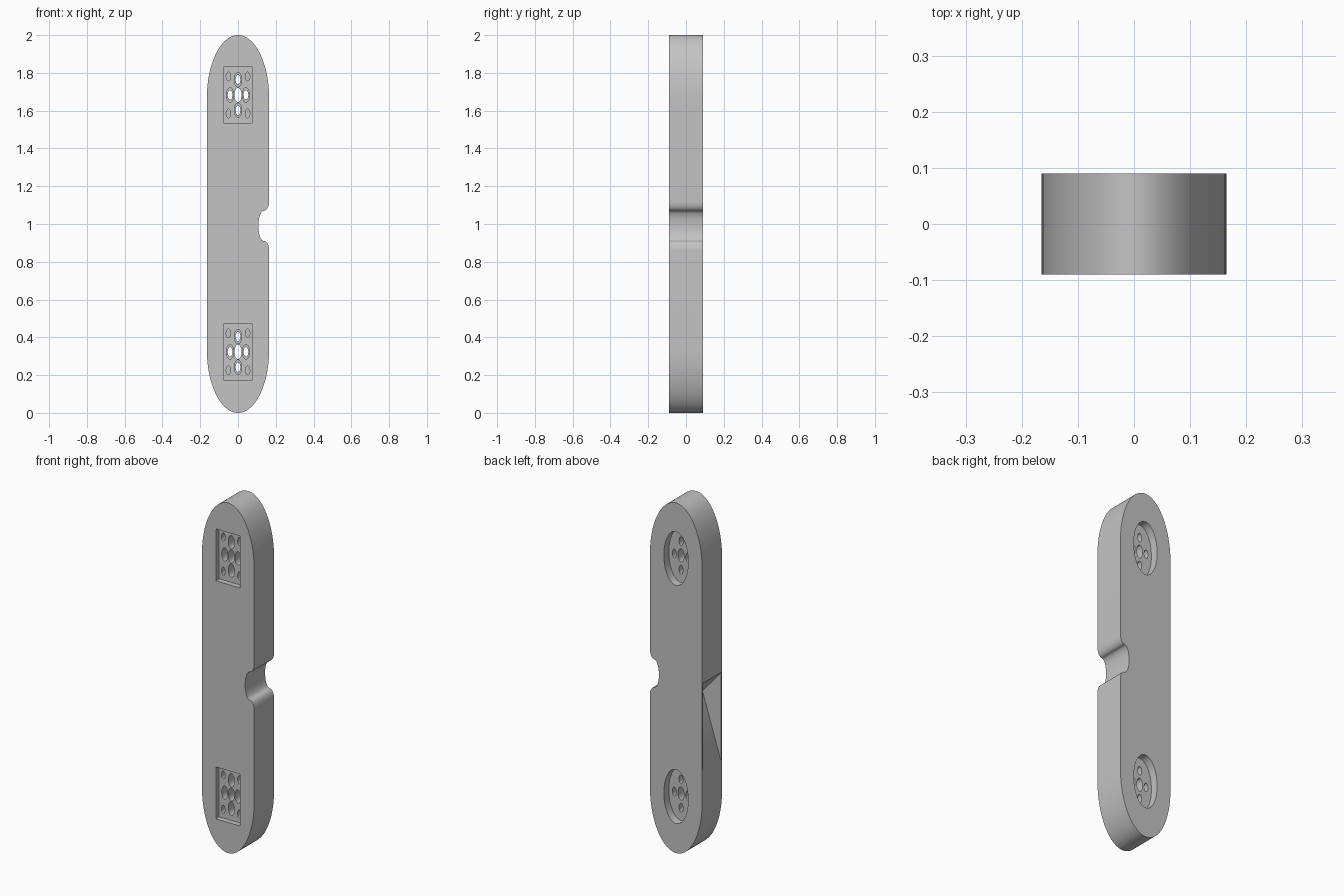
import bpy, bmesh, math

if "Cube" in bpy.data.objects:
    bpy.data.objects.remove(bpy.data.objects["Cube"])

grey = bpy.data.materials.new("plain grey")
grey.diffuse_color = (0.55, 0.55, 0.55, 1)
grey.use_nodes = True
grey.node_tree.nodes["Principled BSDF"].inputs["Base Color"].default_value = grey.diffuse_color


def prism(name, outline, y0, y1):
    """Extrude an (x, z) outline from y0 to y1."""
    bm = bmesh.new()
    face = bm.faces.new([bm.verts.new((x, y0, z)) for x, z in outline])
    out = bmesh.ops.extrude_face_region(bm, geom=[face])["geom"]
    moved = [v for v in out if isinstance(v, bmesh.types.BMVert)]
    bmesh.ops.translate(bm, verts=moved, vec=(0, y1 - y0, 0))
    bmesh.ops.recalc_face_normals(bm, faces=bm.faces)
    mesh = bpy.data.meshes.new(name)
    bm.to_mesh(mesh)
    bm.free()
    mesh.materials.append(grey)
    ob = bpy.data.objects.new(name, mesh)
    bpy.context.collection.objects.link(ob)
    return ob


def arc(cx, cz, rx, rz, a0, a1, n):
    return [(cx + rx * math.cos(math.radians(a0 + (a1 - a0) * i / n)),
             cz + rz * math.sin(math.radians(a0 + (a1 - a0) * i / n)))
            for i in range(n + 1)]


def ellipse(cx, cz, rx, n=40):
    return arc(cx, cz, rx, rx * 2, 0, 360, n)[:-1]


# Long rounded body with a soft notch in the right edge
W, R = 0.165, 0.335
outline = arc(0, R, W, R, 180, 360, 48)                        # bottom end
outline += arc(0.137, 0.86, 0.028, 0.05, 0, 90, 8)             # lower notch lip
outline += arc(0.137, 0.99, 0.029, 0.08, 270, 90, 16)[1:-1]    # notch hollow
outline += arc(0.137, 1.12, 0.028, 0.05, 270, 360, 8)          # upper notch lip
outline += arc(0, 2 - R, W, R, 0, 180, 48)                     # top end
body = prism("body", outline, -0.09, 0.09)


def cut(shape, y0, y1):
    cutter = prism("cutter", shape, y0, y1)
    cutter.hide_render = True
    mod = body.modifiers.new("cut", "BOOLEAN")
    mod.operation = "DIFFERENCE"
    mod.solver = "EXACT"
    mod.object = cutter
    bpy.context.view_layer.objects.active = body
    bpy.ops.object.modifier_apply(modifier=mod.name)
    bpy.data.objects.remove(cutter)


for zc in (0.323, 1.683):
    # Square pocket in front, round pocket behind
    cut([(-0.077, zc - 0.148), (0.077, zc - 0.148),
         (0.077, zc + 0.148), (-0.077, zc + 0.148)], -0.12, -0.06)
    cut(ellipse(0, zc, 0.077, 56), 0.045, 0.12)
    # Shaft hole
    cut(ellipse(0, zc, 0.019), -0.12, 0.12)
    # Screw holes with wider front ends
    for dx, dz in ((0.042, 0), (-0.042, 0), (0, 0.081), (0, -0.081)):
        cut(ellipse(dx, zc + dz, 0.019), -0.12, 0.0)
        cut(ellipse(dx, zc + dz, 0.0125), -0.12, 0.12)
    # Blind corner holes
    for sx in (-1, 1):
        for sz in (-1, 1):
            cut(ellipse(sx * 0.051, zc + sz * 0.098, 0.0115, 32), -0.12, 0.0)

# Wedge-shaped recess in the left edge
cut([(-0.202, 0.383), (-0.047, 0.873), (-0.202, 1.054)], -0.082, 0.082)

bpy.ops.object.select_all(action="DESELECT")
body.select_set(True)
bpy.context.view_layer.objects.active = body
bpy.ops.object.shade_smooth_by_angle(angle=math.radians(30))
